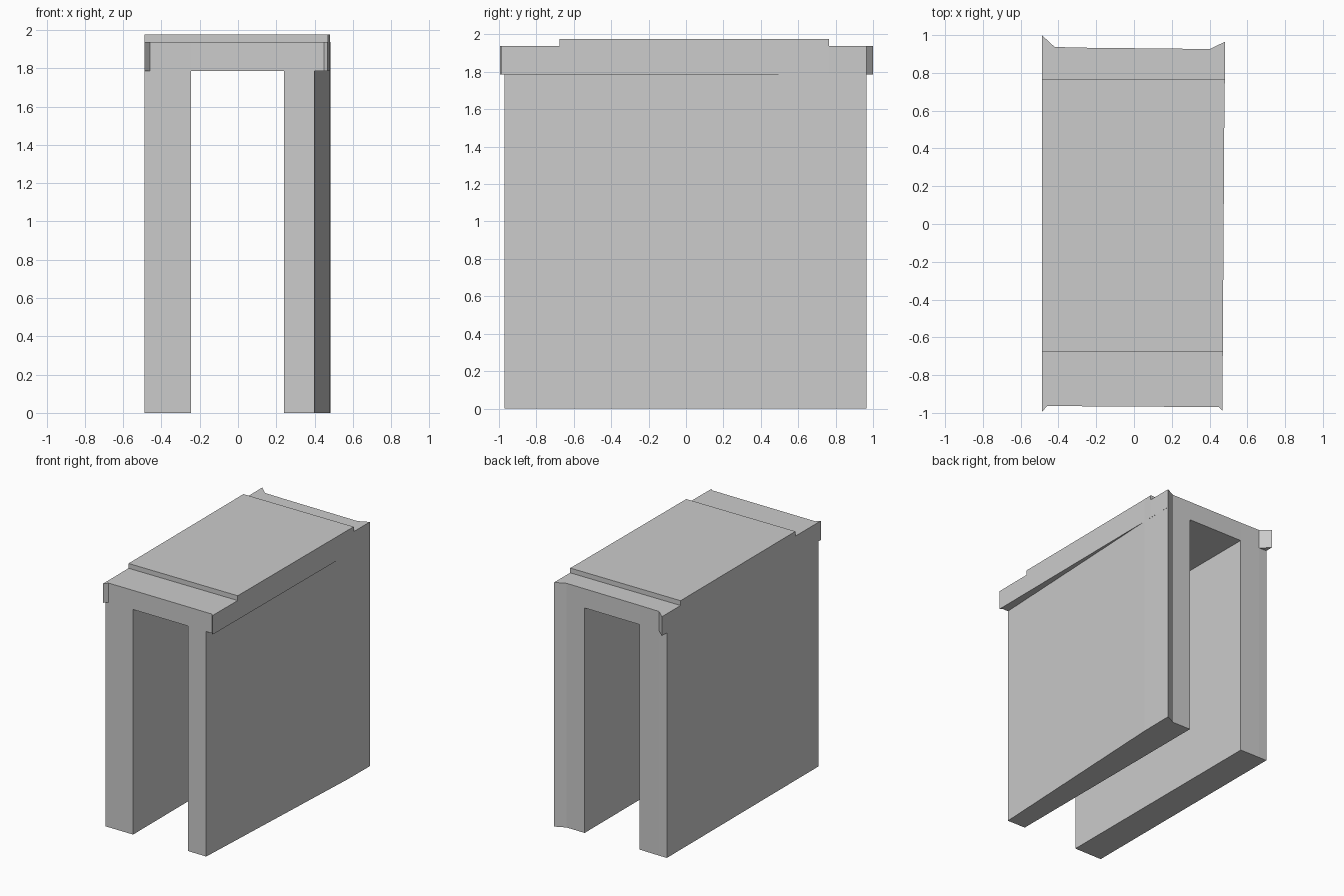
import bpy, bmesh

if "Cube" in bpy.data.objects:
    bpy.data.objects.remove(bpy.data.objects["Cube"])

Z_LEG, Z_CAP, Z_TOP = 1.785, 1.937, 1.975
Y_STEP = (-0.675, 0.765)


def build(name, outline, z0, z1, flat_faces):
    """Vertical walls around an outline plus horizontal faces (points, z, facing up)."""
    bm = bmesh.new()

    def face(pts):
        return bm.faces.new([bm.verts.new(p) for p in pts])

    for a, b in zip(outline, outline[1:] + outline[:1]):
        face([(*a, z0), (*b, z0), (*b, z1), (*a, z1)])
    for pts, z, up in flat_faces:
        f = face([(*p, z) for p in pts])
        f.normal_update()
        if (f.normal.z > 0) != up:
            f.normal_flip()
    bmesh.ops.remove_doubles(bm, verts=bm.verts, dist=1e-5)
    mesh = bpy.data.meshes.new(name)
    bm.to_mesh(mesh)
    bm.free()
    obj = bpy.data.objects.new(name, mesh)
    bpy.context.collection.objects.link(obj)
    return obj


# Left leg: straight wall
left_leg = [(-.488, -.964), (-.46, -.964), (-.245, -.965),
            (-.245, .933), (-.42, .937), (-.488, .937)]
build("left_leg", left_leg, 0, Z_LEG, [(left_leg, 0, False)])

# Right leg: thinner at the front, with a flared back corner
right_leg = [(.24, -.968), (.40, -.97), (.479, .69),
             (.482, .965), (.40, .926), (.24, .928)]
build("right_leg", right_leg, 0, Z_LEG, [(right_leg, 0, False)])

# Lintel with flared corners, running over both legs
front_edge = [(-.488, -.675), (-.488, -.995), (-.46, -.964), (-.245, -.965),
              (.24, -.968), (.40, -.97), (.45, -.97), (.468, -.987), (.47, -.675)]
back_edge = [(.481, .765), (.482, .965), (.40, .926), (.24, .928),
             (-.245, .933), (-.42, .937), (-.488, 1.0), (-.488, .765)]
lintel = front_edge + [(.479, .69)] + back_edge
passage = [(-.245, -.965), (.24, -.968), (.24, .928), (-.245, .933)]
ledge = [(.40, -.97), (.45, -.97), (.468, -.987), (.47, -.675), (.479, .69)]
front_tip = [(-.488, -.964), (-.488, -.995), (-.46, -.964)]
back_tip = [(-.42, .937), (-.488, 1.0), (-.488, .937)]
soffits = [(p, Z_LEG, False) for p in (passage, ledge, front_tip, back_tip)]
tops = [(p, Z_CAP, True) for p in (front_edge, back_edge)]
build("lintel", lintel, Z_LEG, Z_CAP, soffits + tops)

# Raised roof slab between the two steps
slab = [(-.488, Y_STEP[0]), (.47, Y_STEP[0]), (.479, .69),
        (.481, Y_STEP[1]), (-.488, Y_STEP[1])]
build("roof_slab", slab, Z_CAP, Z_TOP, [(slab, Z_TOP, True)])
